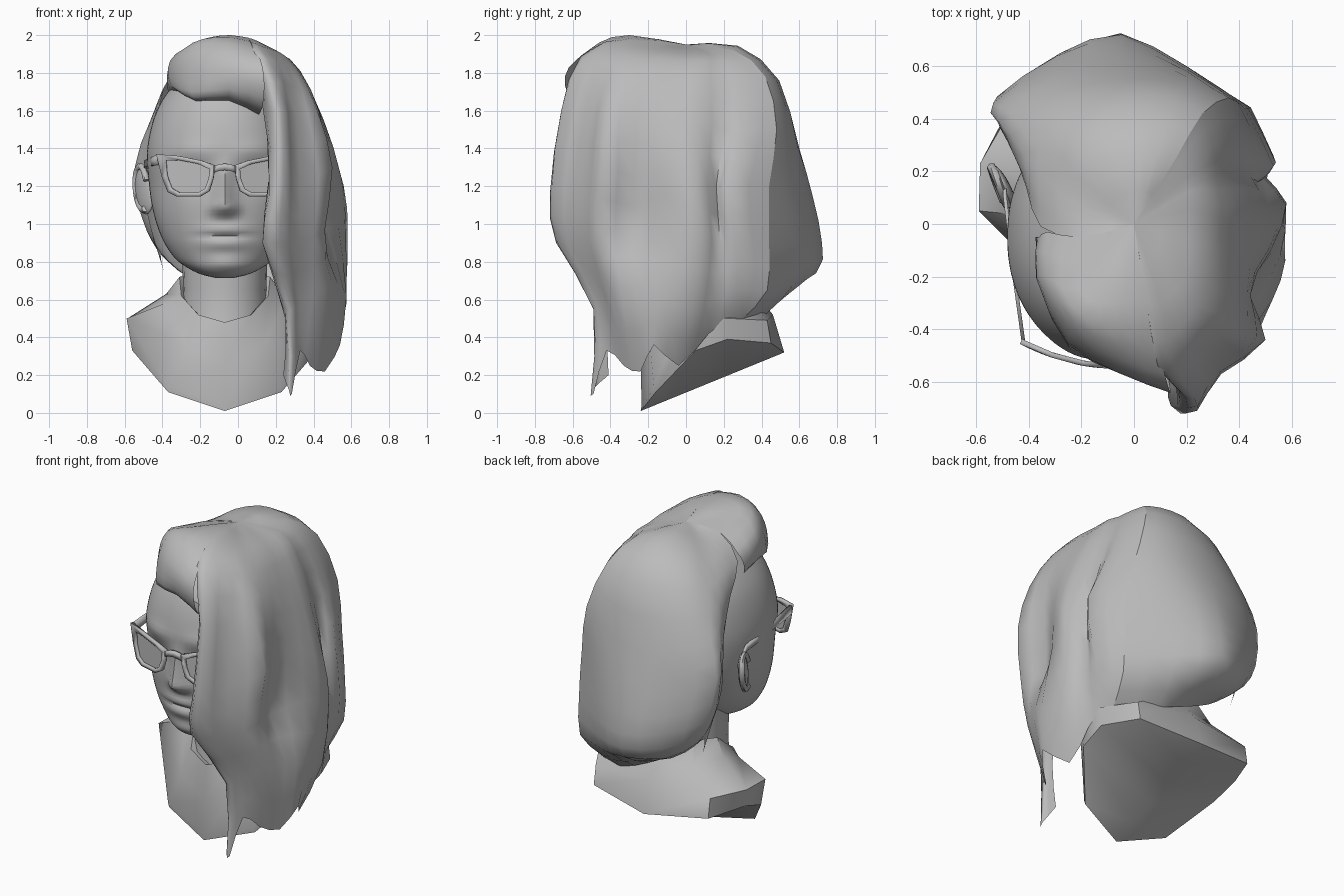
import bpy, bmesh, math
from mathutils import Vector

CX = -0.07  # symmetry line of head and bust
gray = bpy.data.materials.new("clay_gray")
gray.diffuse_color = (0.5, 0.5, 0.5, 1)


def finish(name, bm, angle=60, outward=False):
    bmesh.ops.remove_doubles(bm, verts=bm.verts, dist=0.0005)
    bmesh.ops.recalc_face_normals(bm, faces=bm.faces)
    if outward:  # open shells: make the faces look away from the middle of the head
        mid = Vector((0, 0, 1.2))
        if sum(f.normal.dot(f.calc_center_median() - mid) * f.calc_area() for f in bm.faces) < 0:
            bmesh.ops.reverse_faces(bm, faces=bm.faces)
    me = bpy.data.meshes.new(name)
    bm.to_mesh(me)
    bm.free()
    ob = bpy.data.objects.new(name, me)
    bpy.context.collection.objects.link(ob)
    me.materials.append(gray)
    bpy.ops.object.select_all(action='DESELECT')
    ob.select_set(True)
    bpy.context.view_layer.objects.active = ob
    bpy.ops.object.shade_smooth_by_angle(angle=math.radians(angle))
    return ob


def refine(pts, n):
    """Catmull-Rom curve through the points, n steps per span."""
    pts = [Vector(p) for p in pts]
    out = []
    for i in range(len(pts) - 1):
        a, b, c, d = pts[max(i - 1, 0)], pts[i], pts[i + 1], pts[min(i + 2, len(pts) - 1)]
        for k in range(n):
            t = k / n
            out.append(0.5 * (2 * b + (c - a) * t + (2 * a - 5 * b + 4 * c - d) * t * t
                              + (3 * b - a - 3 * c + d) * t ** 3))
    return out + [pts[-1]]


def grid(rows, closed=False, caps=()):
    """Skin rows of points with quads."""
    bm = bmesh.new()
    vs = [[bm.verts.new(p) for p in r] for r in rows]
    n = len(rows[0])
    for a, b in zip(vs, vs[1:]):
        for j in range(n if closed else n - 1):
            k = (j + 1) % n
            bm.faces.new((a[j], a[k], b[k], b[j]))
    for c in caps:
        bm.faces.new(vs[c])
    return bm


def patch(name, columns):
    cols = [refine(c, 2) for c in columns]
    finish(name, grid([refine(r, 2) for r in zip(*cols)]), 70, True)


# head: stacked rings (z, half width, front y, back y) with facial relief
RINGS = [(.715, .05, -.34, -.2), (.735, .13, -.385, -.08), (.77, .2, -.415, 0), (.82, .265, -.43, .12),
         (.92, .33, -.455, .22), (1.05, .375, -.475, .3), (1.2, .4, -.49, .38),
         (1.4, .41, -.515, .42), (1.6, .36, -.48, .42), (1.75, .26, -.4, .36),
         (1.86, .14, -.25, .24), (1.9, .01, -.04, 0)]


def g(v, c, s):
    return math.exp(-((v - c) / s) ** 2)


def relief(x, z):
    ax = abs(x)
    d = 0
    if 1.02 < z < 1.36:  # nose
        t = min(1, (1.36 - z) / 0.25)
        d += 0.08 * t * min(1, (z - 1.02) / 0.075) * g(x, 0, 0.03 + 0.02 * t)
        d += 0.02 * g(ax, 0.05, 0.03) * g(z, 1.08, 0.03)
    d -= 0.035 * g(ax, 0.17, 0.09) * g(z, 1.25, 0.07)   # eye sockets
    d += 0.012 * g(ax, 0.16, 0.12) * g(z, 1.39, 0.04)   # brows
    d += g(x, 0, 0.12) * (0.018 * g(z, 0.97, 0.03) + 0.02 * g(z, 0.895, 0.035))  # lips
    d -= 0.014 * g(x, 0, 0.13) * g(z, 0.936, 0.012)
    d += 0.02 * g(x, 0, 0.1) * g(z, 0.79, 0.05)         # chin
    return d


rows = []
prof = refine([r[:3] for r in RINGS], 7)
backs = refine([(r[3], 0, 0) for r in RINGS], 7)
for (z, w, yf), bk in zip(prof, backs):
    cy, b = (yf + bk.x) / 2, (bk.x - yf) / 2
    row = []
    for i in range(88):
        a = 2 * math.pi * i / 88
        s, c = math.sin(a), math.cos(a)
        x = w * math.copysign(abs(s) ** 0.93, s)
        y = cy - b * math.copysign(abs(c) ** 0.93, c)
        if c > 0:
            y -= relief(x, z) * min(1, c * 2)
        row.append((CX + x, y, z))
    rows.append(row)
finish("head", grid(rows, True, (0, -1)))

# neck
rows = [[(CX + r * math.sin(a), 0.06 + r * math.cos(a), z)
         for a in [2 * math.pi * i / 24 for i in range(24)]]
        for z, r in ((.4, .25), (.5, .23), (.65, .22), (.95, .23))]
finish("neck", grid(rows, True))

# bust: half outlines mirrored across the symmetry line, with a straight keel underneath
BUST = [[(0, -.24 + .76 * t, .01 + .31 * t) for t in (0, .2, .4, .6, .8, 1)],
        [(0, -.24, .01), (.3, -.16, .11), (.49, .05, .33), (.5, .22, .39), (.4, .45, .37), (0, .52, .32)],
        [(0, -.235, .04), (.3, -.17, .14), (.52, .05, .5), (.515, .23, .5), (.4, .43, .49), (0, .46, .52)],
        [(0, -.24, .26), (.2, -.19, .36), (.32, .03, .58), (.31, .17, .63), (.22, .34, .61), (0, .39, .61)],
        [(0, -.22, .48), (.14, -.17, .52), (.23, 0, .62), (.24, .13, .72), (.18, .28, .74), (0, .33, .74)],
        [(0, -.17, .46), (.12, -.13, .5), (.2, .02, .6), (.21, .13, .68), (.16, .23, .7), (0, .28, .7)]]
rows = [[(CX + x, y, z) for x, y, z in h] + [(CX - x, y, z) for x, y, z in h[-2:0:-1]] for h in BUST]
finish("bust", grid(rows, True), 40)

# ears: solid shell plus raised rim, leaning away from the head
for s in (-1, 1):
    bm = bmesh.new()
    bmesh.ops.create_uvsphere(bm, u_segments=16, v_segments=10, radius=1)
    for v in bm.verts:
        x, y, z = v.co
        v.co = (CX + s * (.425 + .03 * x + .04 * y + .008 * z), .135 + .085 * y + .03 * z, 1.18 + .13 * z)
    finish("ear", bm)
    rows = []
    for i in range(17):
        a = math.radians(-110 + 270 * i / 16)
        c = Vector((CX + s * (.44 + .03 * math.cos(a) + .008 * math.sin(a)),
                    .135 + .075 * math.cos(a) + .03 * math.sin(a), 1.19 + .115 * math.sin(a)))
        rows.append([c + .018 * Vector((math.cos(b), math.sin(b) * math.cos(a), math.sin(b) * math.sin(a)))
                     for b in [k * math.pi / 3 for k in range(6)]])
    finish("ear_rim", grid(rows, True, (0, -1)))

# hair: meridian locks running from the crown to the tips
CROWN = (0, 0, 1.95)
FRINGE = [
    [(-.2, -.05, 1.92), (-.33, -.03, 1.84), (-.36, -.05, 1.78), (-.37, -.05, 1.75), (-.375, -.05, 1.72), (-.36, -.05, 1.69)],
    [(-.2, -.25, 1.96), (-.33, -.2, 1.9), (-.37, -.2, 1.83), (-.365, -.22, 1.76), (-.34, -.27, 1.72), (-.31, -.28, 1.7)],
    [(-.14, -.3, 1.99), (-.22, -.38, 1.95), (-.25, -.43, 1.85), (-.25, -.46, 1.74), (-.24, -.47, 1.67), (-.22, -.42, 1.65)],
    [(-.04, -.3, 2), (-.05, -.46, 1.96), (-.06, -.55, 1.86), (-.05, -.57, 1.76), (-.05, -.54, 1.68), (-.05, -.44, 1.65)],
    [(.06, -.3, 1.985), (.1, -.5, 1.92), (.13, -.62, 1.83), (.14, -.64, 1.73), (.13, -.58, 1.62), (.11, -.45, 1.58)]]
CURTAIN = [
    [(.05, -.3, 1.95), (.1, -.48, 1.88), (.13, -.54, 1.62), (.17, -.52, 1.3), (.14, -.5, .9), (.25, -.43, .5), (.24, -.41, .2)],
    [(.05, -.3, 1.985), (.09, -.54, 1.9), (.17, -.63, 1.6), (.165, -.69, 1.15), (.13, -.66, .9), (.25, -.48, .55), (.27, -.5, .12)],
    [(.1, -.3, 1.97), (.16, -.55, 1.87), (.23, -.66, 1.6), (.24, -.71, 1.2), (.22, -.68, .9), (.29, -.49, .55), (.285, -.49, .1)],
    [(.16, -.25, 1.94), (.26, -.42, 1.85), (.31, -.5, 1.58), (.33, -.56, 1.2), (.33, -.56, .9), (.33, -.45, .6), (.33, -.42, .33)],
    [(.2, -.2, 1.92), (.32, -.34, 1.81), (.42, -.43, 1.6), (.5, -.44, 1.3), (.46, -.46, .97), (.46, -.4, .65), (.38, -.33, .25)],
    [(.21, -.1, 1.91), (.33, -.18, 1.81), (.43, -.26, 1.58), (.44, -.27, 1.25), (.42, -.28, .95), (.53, -.28, .68), (.46, -.24, .22)]]
SIDE = [
    [(.21, 0, 1.9), (.33, -.04, 1.8), (.45, -.08, 1.55), (.51, -.1, 1.3), (.53, -.1, 1), (.575, -.14, .62), (.54, -.17, .36)],
    [(.21, .1, 1.9), (.33, .08, 1.8), (.45, .07, 1.55), (.56, .06, 1.2), (.58, .08, .95), (.56, .04, .55), (.45, -.04, .25)],
    [(.2, .14, 1.9), (.31, .18, 1.78), (.41, .2, 1.5), (.47, .16, 1.2), (.5, .18, .9), (.5, .15, .6), (.44, .12, .42)],
    [(.18, .2, 1.91), (.3, .3, 1.78), (.42, .31, 1.5), (.53, .22, 1.2), (.53, .26, .9), (.49, .27, .65), (.43, .2, .47)],
    [(.16, .25, 1.92), (.26, .42, 1.78), (.36, .48, 1.5), (.42, .44, 1.2), (.44, .44, .9), (.44, .43, .65), (.4, .3, .5)]]
BACK = [
    [(.09, .27, 1.94), (.16, .48, 1.76), (.2, .56, 1.45), (.2, .59, 1.15), (.2, .6, .88), (.19, .57, .68), (.17, .42, .52)],
    [(-.04, .27, 1.94), (-.05, .49, 1.76), (-.05, .6, 1.4), (-.05, .67, 1.15), (-.05, .72, .9), (-.05, .69, .74), (-.04, .42, .6)],
    [(-.17, .21, 1.905), (-.27, .41, 1.75), (-.31, .55, 1.42), (-.31, .61, 1.15), (-.28, .65, .93), (-.27, .59, .75), (-.22, .4, .69)],
    [(-.2, .11, 1.89), (-.36, .28, 1.74), (-.47, .42, 1.48), (-.535, .46, 1.27), (-.49, .5, 1), (-.42, .48, .85), (-.33, .4, .77)],
    [(-.2, .02, 1.9), (-.36, .12, 1.78), (-.44, .26, 1.6), (-.52, .39, 1.34), (-.51, .4, 1.1), (-.46, .41, .95), (-.41, .4, .84)],
    [(-.2, -.05, 1.92), (-.355, -.01, 1.79), (-.41, .14, 1.65), (-.46, .28, 1.45), (-.5, .35, 1.2), (-.46, .38, .98), (-.39, .39, .74)]]
patch("hair_fringe", [[CROWN] + c for c in FRINGE])
patch("hair_curtain", [[CROWN] + c for c in CURTAIN + SIDE])
patch("hair_back", [[CROWN] + c for c in [SIDE[-1]] + BACK])

# glasses: rims, lenses, bridge and arms on a gently curved front
OUTER = [(.36, 1.37), (.24, 1.36), (.12, 1.335), (.05, 1.31), (.06, 1.24), (.08, 1.175),
         (.13, 1.145), (.25, 1.145), (.3, 1.17), (.33, 1.25)]
INNER = [(.31, 1.335), (.24, 1.338), (.14, 1.318), (.08, 1.29), (.085, 1.24), (.105, 1.187),
         (.14, 1.167), (.24, 1.167), (.28, 1.19), (.305, 1.26)]


def plate(name, rows, closed=False, thick=0.02):
    m = finish(name, grid(rows, closed), 35).modifiers.new("thickness", 'SOLIDIFY')
    m.thickness = thick
    m.offset = 0


def on_front(s, pts, push=0):
    return [(CX + s * x, -.54 + .72 * x * x + push, z) for x, z in pts]


for s in (-1, 1):
    plate("glasses_rim", [on_front(s, OUTER), on_front(s, INNER)], True)
    finish("glasses_lens", grid([on_front(s, INNER, .004)], True, (0,)))
    plate("glasses_arm", [[(CX + s * x, y, z + h) for x, y, z, h in
                           ((.35, -.45, 1.34, k), (.385, -.2, 1.33, k * .8),
                            (.42, .1, 1.32, k * .6), (.425, .18, 1.24, k * .5))]
                          for k in (-.028, .028)], thick=.014)
plate("glasses_bridge", [on_front(1, [(x, z + .03 - x * x * 4) for x in (-.06, -.03, 0, .03, .06)])
                         for z in (1.255, 1.29)])
